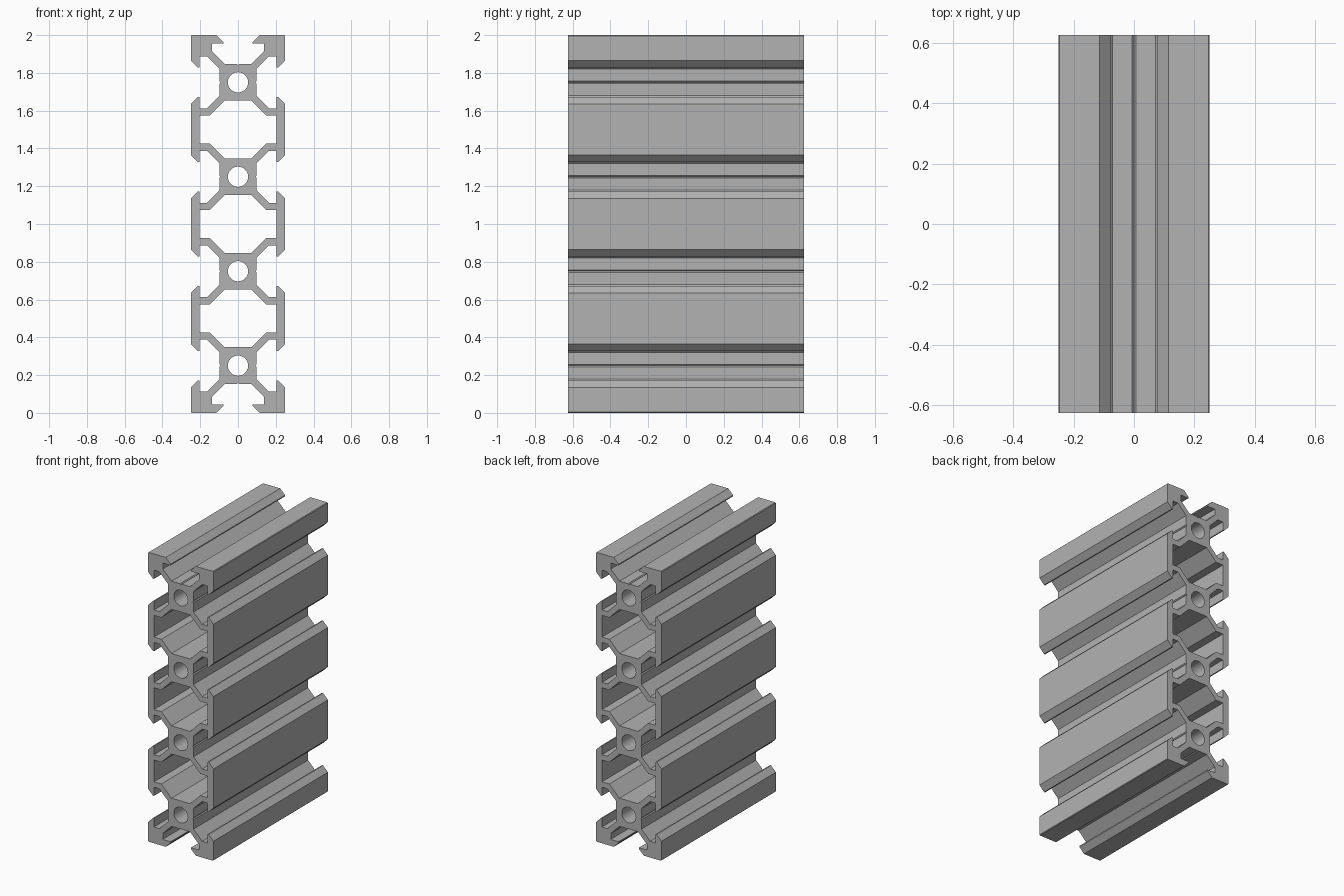
import bpy
from math import cos, sin, tau, radians

cube = bpy.data.objects.get("Cube")
if cube:
    bpy.data.objects.remove(cube, do_unlink=True)

HALF, HEIGHT, LENGTH = 0.25, 2.0, 1.25
CORE, ARM, LIP = 0.0975, 0.071, 0.205
CHAMFER = 0.004
CENTRES = [0.25 + 0.5 * i for i in range(4)]

# One V-shaped T-slot as (offset along the face, distance from the core centre)
half_slot = [(-0.1145, HALF), (-0.0775, 0.213), (-0.0775, LIP), (-0.1375, LIP),
             (-0.1375, 0.164), (-ARM, CORE), (-0.006, CORE)]
slot = half_slot + [(0, CORE - 0.006)] + [(-t, d) for t, d in reversed(half_slot)]


def outer_outline():
    """Walk counter-clockwise around the section, one slot at a time."""
    c, h, top = CHAMFER, HALF, HEIGHT
    pts = [(t, CENTRES[0] - d) for t, d in slot]
    pts += [(h - c, 0), (h, c)]
    for z in CENTRES:
        pts += [(d, z + t) for t, d in slot]
    pts += [(h, top - c), (h - c, top)]
    pts += [(-t, CENTRES[-1] + d) for t, d in slot]
    pts += [(c - h, top), (-h, top - c)]
    for z in reversed(CENTRES):
        pts += [(-d, z - t) for t, d in slot]
    pts += [(-h, c), (c - h, 0)]
    return pts


def hollow(z):
    """Closed chamber between two neighbouring cores."""
    quarter = [(LIP, 0.075), (0.1485, 0.075), (ARM, 0.25 - CORE)]
    right_top = quarter
    left_top = [(-x, y) for x, y in reversed(quarter)]
    upper = right_top + left_top
    return [(x, z + y) for x, y in upper] + [(x, z - y) for x, y in reversed(upper)]


def bore(z, radius=0.0535, sides=48):
    return [(radius * cos(tau * i / sides), z + radius * sin(tau * i / sides))
            for i in range(sides)]


# Filled section with holes, extruded along the length
curve = bpy.data.curves.new("rail_section", "CURVE")
curve.dimensions = "2D"
curve.fill_mode = "BOTH"
curve.extrude = LENGTH / 2
loops = [outer_outline()]
loops += [bore(z) for z in CENTRES]
loops += [hollow(z + 0.25) for z in CENTRES[:-1]]
for pts in loops:
    spline = curve.splines.new("POLY")
    spline.points.add(len(pts) - 1)
    for p, (x, y) in zip(spline.points, pts):
        p.co = (x, y, 0, 1)
    spline.use_cyclic_u = True

rail = bpy.data.objects.new("slotted_rail", curve)
bpy.context.collection.objects.link(rail)
rail.rotation_euler.x = radians(90)

# Convert to a mesh with smooth bores and sharp slot edges
for o in bpy.context.selected_objects:
    o.select_set(False)
rail.select_set(True)
bpy.context.view_layer.objects.active = rail
bpy.ops.object.convert(target="MESH")
rail = bpy.context.object
rail.name = "slotted_rail"
bpy.ops.object.transform_apply(location=False, rotation=True, scale=False)
bpy.ops.object.mode_set(mode="EDIT")
bpy.ops.mesh.select_all(action="SELECT")
bpy.ops.mesh.remove_doubles(threshold=0.0001)
bpy.ops.mesh.normals_make_consistent(inside=False)
bpy.ops.object.mode_set(mode="OBJECT")
bpy.ops.object.shade_smooth_by_angle(angle=radians(25))

# Plain aluminium grey
grey = bpy.data.materials.new("aluminium_grey")
grey.use_nodes = True
colour = (0.45, 0.45, 0.45, 1)
grey.diffuse_color = colour
grey.node_tree.nodes["Principled BSDF"].inputs["Base Color"].default_value = colour
rail.data.materials.clear()
rail.data.materials.append(grey)
